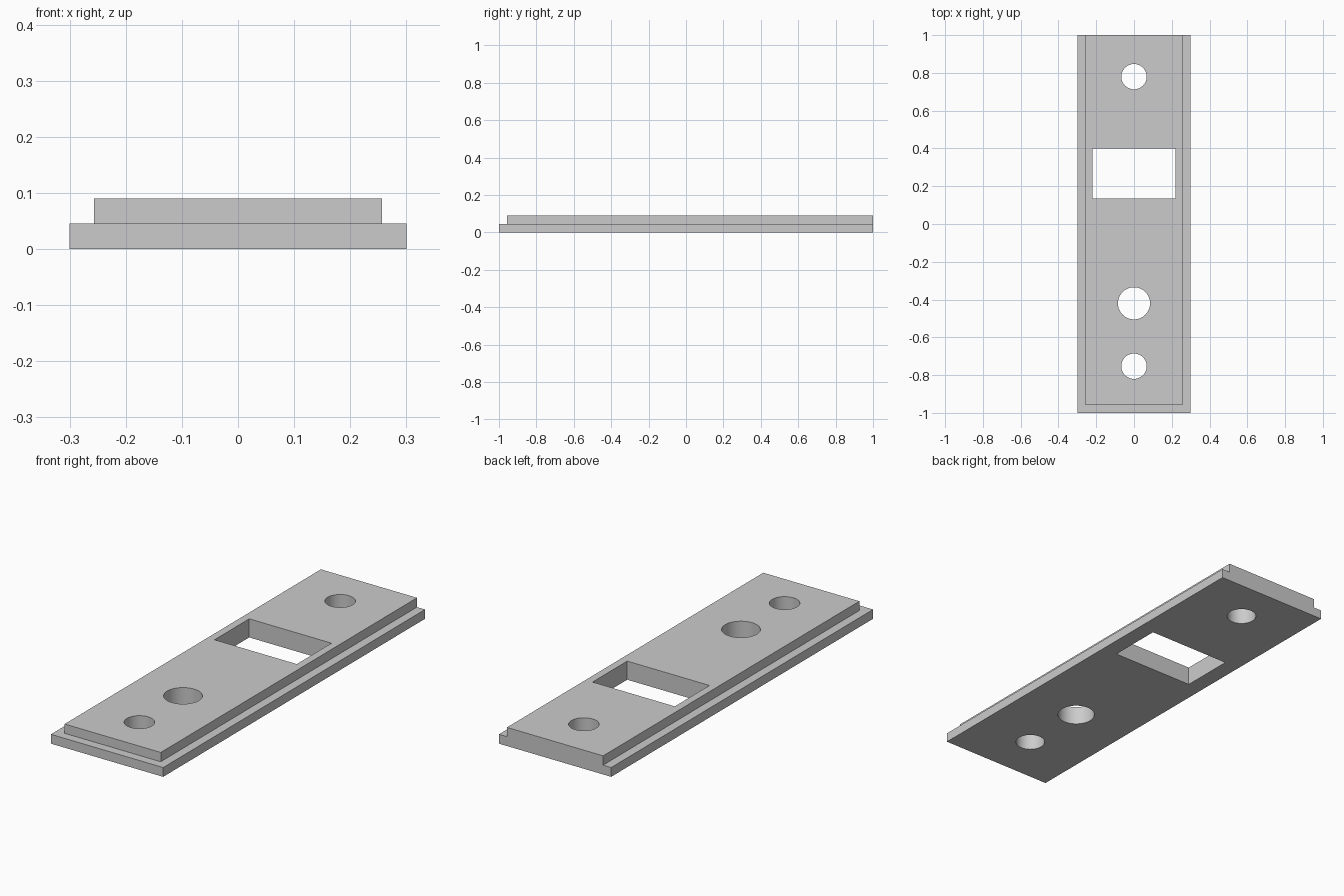
import bpy
import bmesh
import math

cube = bpy.data.objects.get("Cube")
if cube:
    bpy.data.objects.remove(cube, do_unlink=True)

HALF_W, HALF_L, HEIGHT = 0.30, 1.0, 0.09
LEDGE, STEP_Z = 0.043, 0.045

grey = bpy.data.materials.new("plain grey")
grey.use_nodes = True
colour = (0.6, 0.6, 0.6, 1)
grey.diffuse_color = colour
grey.node_tree.nodes["Principled BSDF"].inputs["Base Color"].default_value = colour


def prism(name, outline, z0, z1):
    """Extrude a flat outline from z0 to z1."""
    bm = bmesh.new()
    face = bm.faces.new([bm.verts.new((x, y, z0)) for x, y in outline])
    new = bmesh.ops.extrude_face_region(bm, geom=[face])["geom"]
    top = [v for v in new if isinstance(v, bmesh.types.BMVert)]
    bmesh.ops.translate(bm, verts=top, vec=(0, 0, z1 - z0))
    bmesh.ops.recalc_face_normals(bm, faces=bm.faces)
    mesh = bpy.data.meshes.new(name)
    bm.to_mesh(mesh)
    bm.free()
    mesh.materials.append(grey)
    obj = bpy.data.objects.new(name, mesh)
    bpy.context.collection.objects.link(obj)
    return obj


def rect(x, y0, y1):
    return [(-x, y0), (x, y0), (x, y1), (-x, y1)]


def circle(y, r, n=64):
    return [(r * math.cos(math.tau * i / n), y + r * math.sin(math.tau * i / n))
            for i in range(n)]


plate = prism("stepped_plate", rect(HALF_W, -HALF_L, HALF_L), 0, HEIGHT)

# U-shaped rebate along both sides and the front, open at the back
outer, inner, back = HALF_W + 0.1, HALF_W - LEDGE, HALF_L + 0.1
front_out, front_in = -HALF_L - 0.1, -HALF_L + LEDGE
rebate = [(-outer, front_out), (outer, front_out), (outer, back), (inner, back),
          (inner, front_in), (-inner, front_in), (-inner, back), (-outer, back)]
cutters = [prism("rebate_cutter", rebate, STEP_Z, 0.2)]

# Rectangular window and three round holes
openings = {
    "window_cutter": rect(0.22, 0.135, 0.40),
    "back_hole_cutter": circle(0.78, 0.067),
    "large_hole_cutter": circle(-0.42, 0.085),
    "front_hole_cutter": circle(-0.753, 0.067),
}
cutters += [prism(name, line, -0.1, 0.2) for name, line in openings.items()]

# Cut the plate, then remove the cutters
bpy.context.view_layer.objects.active = plate
plate.select_set(True)
for cutter in cutters:
    mod = plate.modifiers.new(cutter.name, "BOOLEAN")
    mod.operation = "DIFFERENCE"
    mod.solver = "EXACT"
    mod.object = cutter
    bpy.ops.object.modifier_apply(modifier=mod.name)
    bpy.data.objects.remove(cutter, do_unlink=True)

bpy.ops.object.shade_smooth_by_angle(angle=math.radians(30))
